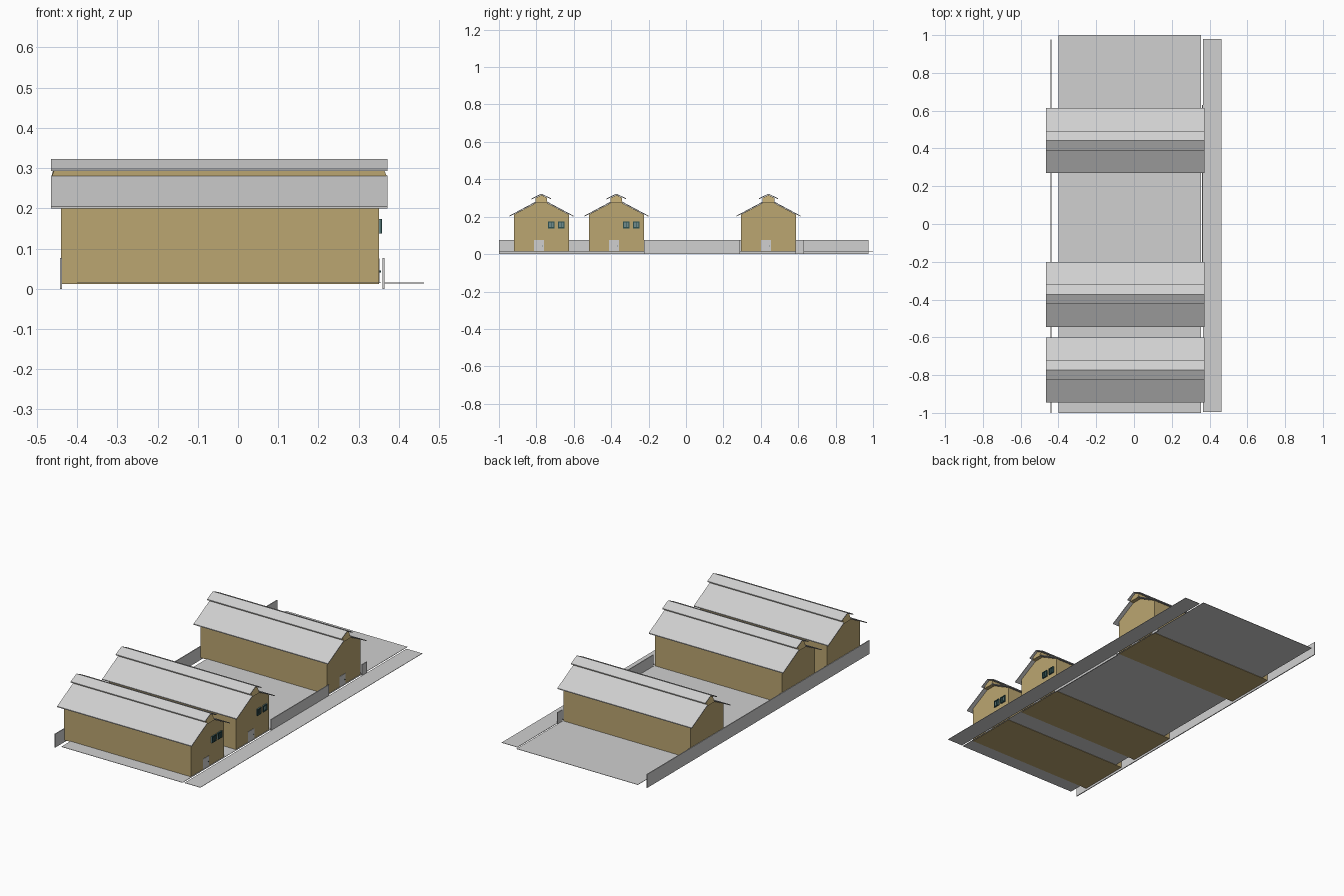
import bpy
import bmesh
from mathutils import Vector

cube = bpy.data.objects.get("Cube")
if cube:
    bpy.data.objects.remove(cube, do_unlink=True)


def material(name, rgb):
    mat = bpy.data.materials.new(name)
    mat.use_nodes = True
    color = (*rgb, 1.0)
    mat.diffuse_color = color
    mat.node_tree.nodes["Principled BSDF"].inputs["Base Color"].default_value = color
    return mat


TAN = material("tan wall", (0.50, 0.38, 0.165))
GRAY = material("light gray", (0.63, 0.63, 0.63))
FRAME = material("dark teal frame", (0.025, 0.08, 0.08))
GLASS = material("window glass", (0.16, 0.26, 0.26))


def finish(name, bm, mat):
    bmesh.ops.recalc_face_normals(bm, faces=bm.faces)
    mesh = bpy.data.meshes.new(name)
    bm.to_mesh(mesh)
    bm.free()
    mesh.materials.append(mat)
    obj = bpy.data.objects.new(name, mesh)
    bpy.context.collection.objects.link(obj)
    return obj


def box(name, x, y, z, mat):
    """Box from (low, high) ranges on each axis."""
    bm = bmesh.new()
    bmesh.ops.create_cube(bm, size=1)
    for v in bm.verts:
        v.co = Vector([r[0] if c < 0 else r[1] for c, r in zip(v.co, (x, y, z))])
    return finish(name, bm, mat)


def extrude_x(name, x, profile, yc, mat):
    """Extrude a (y, z) profile along x, centred at yc."""
    bm = bmesh.new()
    face = bm.faces.new([bm.verts.new((x[0], yc + y, z)) for y, z in profile])
    moved = bmesh.ops.extrude_face_region(bm, geom=[face])["geom"]
    verts = [g for g in moved if isinstance(g, bmesh.types.BMVert)]
    bmesh.ops.translate(bm, verts=verts, vec=(x[1] - x[0], 0, 0))
    return finish(name, bm, mat)


def mirrored(half):
    """Close a half profile by reflecting it in y."""
    return half + [(-y, z) for y, z in reversed(half) if y > 0]


BODY_X = (-0.44, 0.35)
ROOF_X = (-0.465, 0.372)
T = 0.005  # roof sheet thickness


def window(label, yc, zc):
    h, x = 0.018, BODY_X[1]
    box(label + "_glass", (x, x + 0.004), (yc - h, yc + h), (zc - h, zc + h), GLASS)
    for s in (-1, 1):
        side = sorted((s * h, s * (h - 0.006)))
        box(label + "_jamb", (x, x + 0.008),
            (yc + side[0], yc + side[1]), (zc - h, zc + h), FRAME)
        box(label + "_rail", (x, x + 0.008),
            (yc - h, yc + h), (zc + side[0], zc + side[1]), FRAME)
    box(label + "_mullion", (x, x + 0.007),
        (yc - 0.0015, yc + 0.0015), (zc - h, zc + h), FRAME)


def house(label, yc, has_windows):
    # Gabled body
    extrude_x(label + "_walls", BODY_X,
              mirrored([(0.147, 0.012), (0.147, 0.212), (0.03, 0.274)]), yc, TAN)
    # Two sloped roof sheets, open at the ridge
    for s, side in ((-1, "front"), (1, "back")):
        sheet = [(0.172, 0.205), (0.03, 0.281), (0.03, 0.281 - T), (0.172, 0.205 - T)]
        extrude_x(f"{label}_{side}_roof", ROOF_X, [(s * y, z) for y, z in sheet], yc, GRAY)
    # Raised ridge vent, its ends leaning slightly inwards
    vent = extrude_x(label + "_ridge_vent", ROOF_X,
                     mirrored([(0.031, 0.274), (0.031, 0.301), (0, 0.316)]), yc, TAN)
    for v in vent.data.vertices:
        if v.co.z > 0.29:
            v.co.x += 0.011 if v.co.x < 0 else -0.011
    # Small cap roof over the vent
    cap = [(0.052, 0.298), (0, 0.323), (-0.052, 0.298), (-0.052, 0.298 - T),
           (0, 0.323 - T), (0.052, 0.298 - T)]
    extrude_x(label + "_ridge_cap", ROOF_X, cap, yc, GRAY)
    # Door and handle
    x = BODY_X[1]
    box(label + "_door", (x, x + 0.002), (yc - 0.04, yc + 0.014), (0.014, 0.075), GRAY)
    box(label + "_door_handle", (x, x + 0.005),
        (yc + 0.005, yc + 0.009), (0.041, 0.045), FRAME)
    if has_windows:
        for i, offset in enumerate((0.053, 0.106)):
            window(f"{label}_window_{i + 1}", yc + offset, 0.156)


house("front_house", -0.773, True)
house("middle_house", -0.372, True)
house("back_house", 0.441, False)

# Yard and road sheets
box("yard", (-0.40, 0.355), (-1, 1), (0.014, 0.016), GRAY)
box("road", (0.364, 0.462), (-0.995, 0.98), (0.013, 0.015), GRAY)

# Low boundary walls
box("long_boundary_wall", (-0.443, -0.438), (-1, 0.977), (0, 0.076), GRAY)
box("road_wall_long", (0.359, 0.364), (-0.225, 0.29), (0, 0.076), GRAY)
box("road_wall_short", (0.359, 0.364), (0.585, 0.63), (0, 0.076), GRAY)
